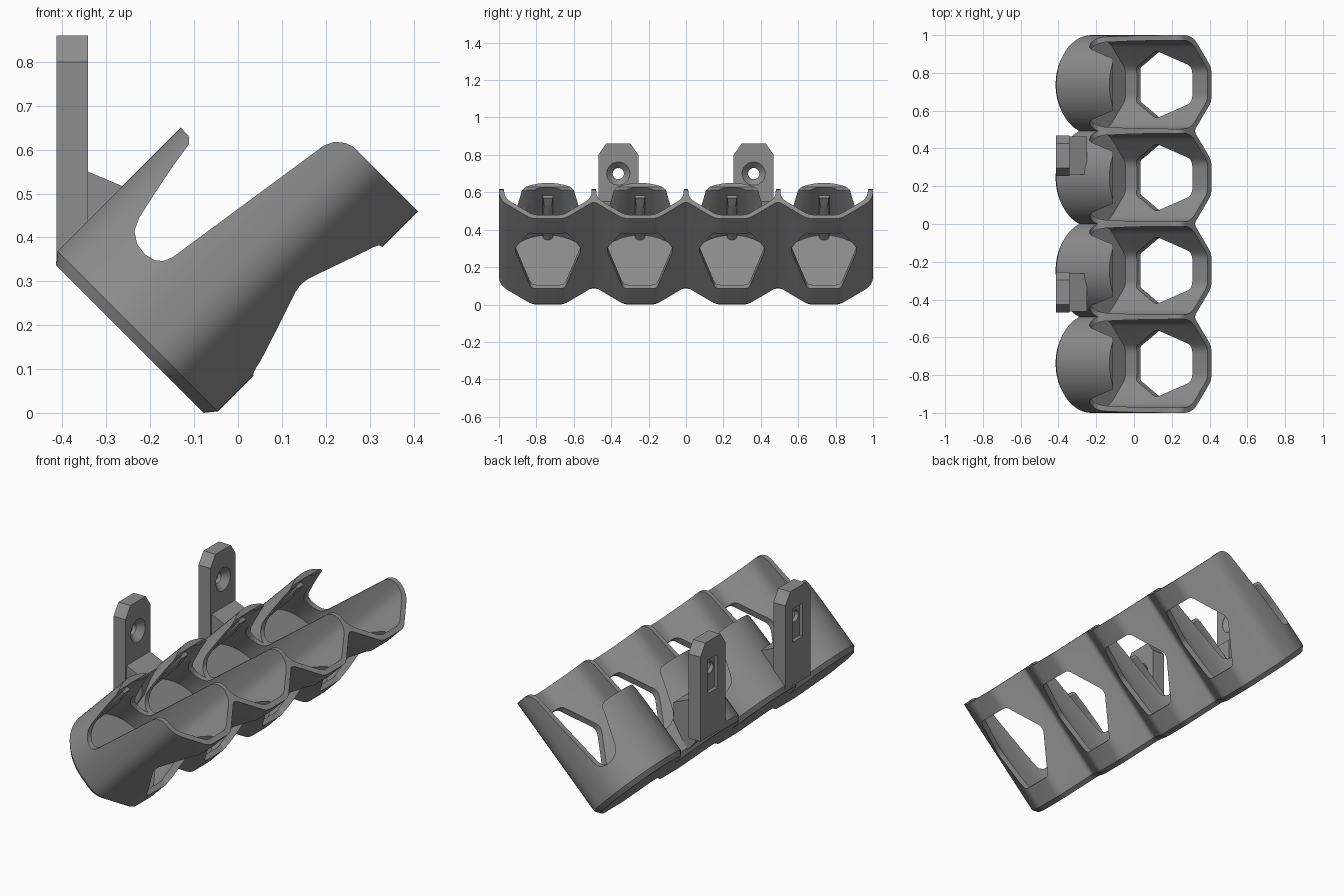
import bpy, bmesh, math
from mathutils import Vector

if "Cube" in bpy.data.objects:
    bpy.data.objects.remove(bpy.data.objects["Cube"])

PITCH, R_OUT, R_IN, ARC_T = 0.492, 0.262, 0.234, 0.29
CELLS = [(i - 1.5) * PITCH for i in range(4)]
BRACKETS = (-0.362, 0.362)
H = math.sqrt(0.5)


# Frames: tilted holder (y, t across, s along the 45 degree axis), side (x, z, depth y), wall (y, z, depth x)
def tilted(p, s):
    return Vector(((s - p[1]) * H, p[0], (s + p[1]) * H))


def side(p, d):
    return Vector((p[0], d, p[1]))


def wall(p, d):
    return Vector((d, p[0], p[1]))


def loft(name, levels, frame):
    """Closed solids from lists of (outline, depth) rings."""
    bm = bmesh.new()
    for rings in levels:
        vs = [[bm.verts.new(frame(p, d)) for p in pts] for pts, d in rings]
        n = len(vs[0])
        for a, b in zip(vs, vs[1:]):
            for i in range(n):
                bm.faces.new((a[i], a[(i + 1) % n], b[(i + 1) % n], b[i]))
        bm.faces.new(vs[0])
        bm.faces.new(vs[-1])
    bmesh.ops.recalc_face_normals(bm, faces=bm.faces)
    me = bpy.data.meshes.new(name)
    bm.to_mesh(me)
    bm.free()
    ob = bpy.data.objects.new(name, me)
    bpy.context.collection.objects.link(ob)
    return ob


def prism(name, outlines, d0, d1, frame):
    return loft(name, [[(o, d0), (o, d1)] for o in outlines], frame)


def combine(ob, other, op):
    m = ob.modifiers.new(op, 'BOOLEAN')
    m.operation, m.object, m.solver = op, other, 'EXACT'
    bpy.context.view_layer.objects.active = ob
    bpy.ops.object.modifier_apply(modifier=m.name)
    bpy.data.objects.remove(other)


def rounded(corners, steps=5):
    """Round each (u, v, size) corner; size 0 keeps the point."""
    out = []
    for i, (u, v, r) in enumerate(corners):
        c = Vector((u, v))
        if not r:
            out.append(c)
            continue
        a = c + (Vector(corners[i - 1][:2]) - c).normalized() * r
        b = c + (Vector(corners[(i + 1) % len(corners)][:2]) - c).normalized() * r
        for k in range(steps + 1):
            w = k / steps
            out.append(a * (1 - w) ** 2 + c * 2 * w * (1 - w) + b * w * w)
    return out


def inset(pts, d):
    """Move a counter-clockwise outline inward."""
    out = []
    for i, p in enumerate(pts):
        e1 = (p - pts[i - 1]).normalized()
        e2 = (pts[(i + 1) % len(pts)] - p).normalized()
        n1, n2 = Vector((-e1.y, e1.x)), Vector((-e2.y, e2.x))
        out.append(p + (n1 + n2) * d / (1 + n1.dot(n2)))
    return out


def circle(cu, cv, r, n=32):
    return [(cu + r * math.cos(2 * math.pi * k / n), cv + r * math.sin(2 * math.pi * k / n)) for k in range(n)]


# Outer shell outline: faceted front, scalloped round back
half = PITCH / 2
valley = math.acos(half / R_OUT)
end = 2 * PITCH - half + R_OUT - half
end = CELLS[3] + R_OUT
outline = [(-end, 0.178, 0.06)]
for i, c in enumerate(CELLS):
    outline += [(c - 0.09, 0.035, 0.03), (c + 0.09, 0.035, 0.03)]
    if i < 3:
        outline.append((c + half, 0.165, 0.025))
outline.append((end, 0.178, 0.06))
for i in reversed(range(4)):
    a0 = 0 if i == 3 else valley
    a1 = math.pi if i == 0 else math.pi - valley
    n = 24
    for k in range(n + (i == 0)):
        a = a0 + (a1 - a0) * k / n
        outline.append((CELLS[i] + R_OUT * math.cos(a), ARC_T + R_OUT * math.sin(a), 0))
    if i > 0:
        outline.append((CELLS[i] - half, ARC_T + R_OUT * math.sin(valley), 0))
# drop duplicated valley points
outline = [p for i, p in enumerate(outline) if (Vector(p[:2]) - Vector(outline[i - 1][:2])).length > 1e-4]
outline = rounded(outline)
holder = loft("tube_holder", [[(inset(outline, 0.02), -0.055), (outline, -0.03), (outline, 0.615)]], tilted)

# Wall brackets: plate with clipped corners and a gusset to the shell
plates = [[(c - 0.107, 0.345), (c + 0.107, 0.345), (c + 0.107, 0.80), (c + 0.065, 0.86),
           (c - 0.065, 0.86), (c - 0.107, 0.80)] for c in BRACKETS]
combine(holder, prism("plates", plates, -0.414, -0.342, wall), 'UNION')
gusset = [(-0.38, 0.567), (-0.342, 0.55), (-0.25, 0.511), (-0.25, 0.41), (-0.33, 0.275), (-0.38, 0.33)]
for c in BRACKETS:
    combine(holder, prism("gusset", [gusset], c - 0.1, c + 0.1, side), 'UNION')

# Tube cavities
cavities = []
for c in CELLS:
    pts = [(c - R_IN, 0.191, 0.05), (c - 0.08, 0.063, 0.03), (c + 0.08, 0.063, 0.03), (c + R_IN, 0.191, 0.05)]
    pts += [(c + R_IN * math.cos(math.pi * k / 32), ARC_T + R_IN * math.sin(math.pi * k / 32), 0) for k in range(33)]
    cavities.append(rounded(pts))
combine(holder, prism("cavities", cavities, 0.0, 0.8, tilted), 'DIFFERENCE')

# Small round ribs inside the back of each cavity
ribs = [circle(c, 0.515, 0.028, 16) for c in CELLS]
combine(holder, prism("ribs", ribs, -0.02, 0.30, tilted), 'UNION')

# Side opening that leaves the back lips and the sloping dividers
opening = [(-0.25, 0.77), (-0.13, 0.65), (-0.111, 0.629), (-0.112, 0.612), (-0.15, 0.56), (-0.19, 0.50),
           (-0.225, 0.445), (-0.236, 0.415), (-0.23, 0.385), (-0.212, 0.361), (-0.19, 0.348), (-0.17, 0.346),
           (-0.15, 0.354), (0.175, 0.594), (0.195, 0.609), (0.22, 0.618), (0.245, 0.615), (0.262, 0.607),
           (0.275, 0.596), (0.45, 0.60), (0.45, 1.0), (-0.25, 1.0)]
combine(holder, prism("opening", [opening], -1.2, 1.2, side), 'DIFFERENCE')

# Front windows
windows = [rounded([(c - 0.09, 0.085, 0.02), (c + 0.09, 0.085, 0.02), (c + 0.18, 0.31, 0.03),
                    (c + 0.10, 0.50, 0.02), (c - 0.10, 0.50, 0.02), (c - 0.18, 0.31, 0.03)]) for c in CELLS]
# window outlines are (y, s), swept along t
combine(holder, prism("windows", windows, -0.1, 0.22,
                      lambda p, d: tilted((p[0], d), p[1])), 'DIFFERENCE')

# Screw holes with countersinks, and recessed slots on the wall side
for c in BRACKETS:
    screw = [(circle(c, 0.70, 0.03), -0.45), (circle(c, 0.70, 0.03), -0.375),
             (circle(c, 0.70, 0.062), -0.343), (circle(c, 0.70, 0.062), -0.30)]
    combine(holder, loft("screw", [screw], wall), 'DIFFERENCE')
    slot = [(c - 0.04, 0.58), (c + 0.04, 0.58), (c + 0.04, 0.76), (c - 0.04, 0.76)]
    combine(holder, prism("slot", [slot], -0.45, -0.395, wall), 'DIFFERENCE')

# Finish
grey = bpy.data.materials.new("mid_grey")
grey.diffuse_color = (0.27, 0.27, 0.27, 1)
grey.use_nodes = True
grey.node_tree.nodes["Principled BSDF"].inputs["Base Color"].default_value = grey.diffuse_color
holder.data.materials.clear()
holder.data.materials.append(grey)
for p in holder.data.polygons:
    p.material_index = 0
bpy.ops.object.select_all(action='DESELECT')
holder.select_set(True)
bpy.context.view_layer.objects.active = holder
bpy.ops.object.shade_smooth_by_angle(angle=math.radians(28))
